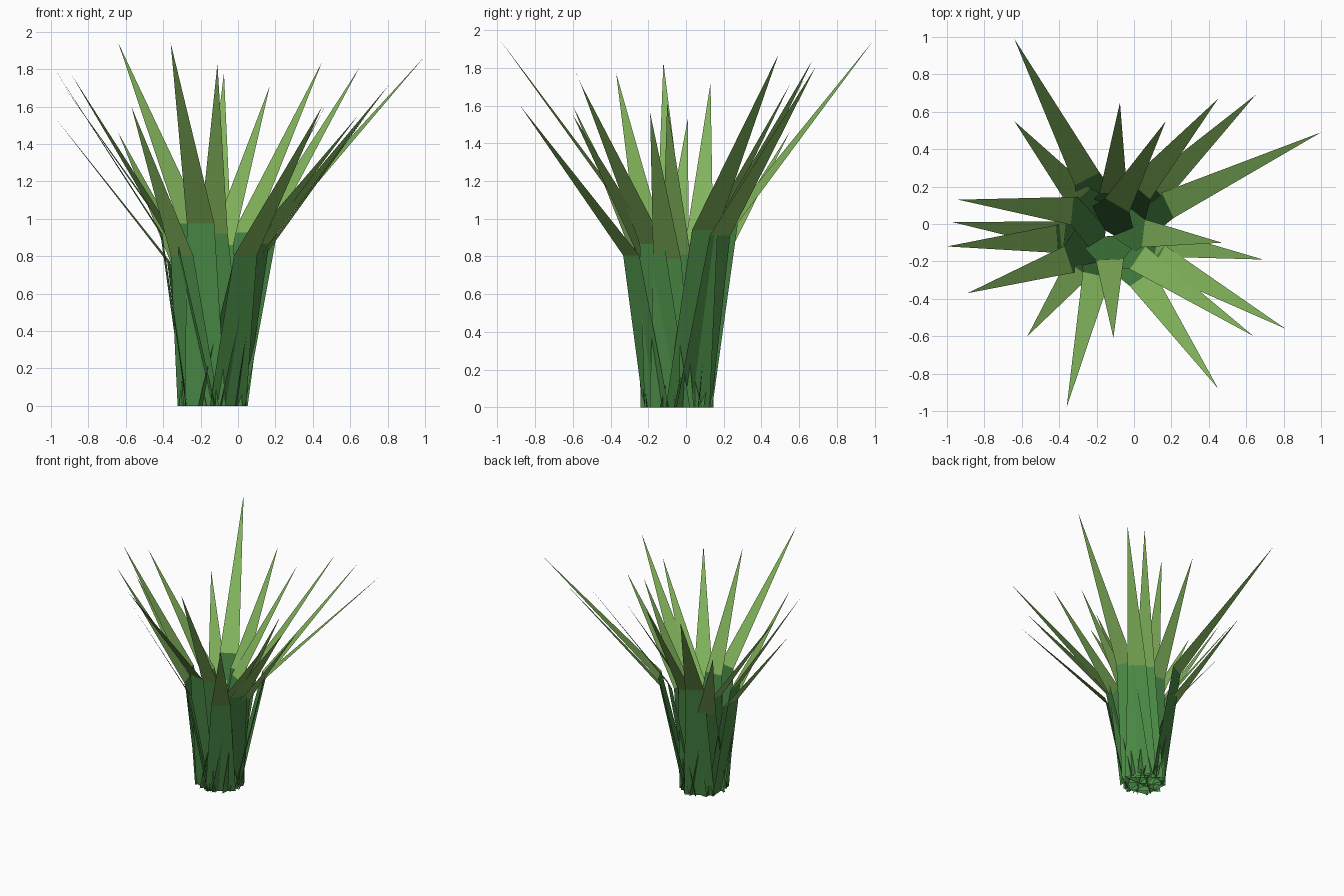
import bpy
import bmesh
from math import sqrt
from mathutils import Vector

cube = bpy.data.objects.get("Cube")
if cube:
    bpy.data.objects.remove(cube, do_unlink=True)


def make_material(name, colour):
    mat = bpy.data.materials.new(name)
    mat.use_nodes = True
    mat.diffuse_color = colour
    bsdf = next(n for n in mat.node_tree.nodes if n.type == 'BSDF_PRINCIPLED')
    bsdf.inputs["Base Color"].default_value = colour
    bsdf.inputs["Roughness"].default_value = 0.9
    return mat


stem_green = make_material("stem green", (0.068, 0.25, 0.06, 1))
leaf_green = make_material("leaf green", (0.22, 0.45, 0.105, 1))

CENTRE = Vector((-0.135, -0.045, 0))
BASE_RADIUS = 0.183     # foot corners lie on this circle
BEND_HALF = 0.075


def make_blade(name, bend_xy, tip, foot_radius):
    """Flat upright strip that bends outward into a long pointed leaf."""
    tip = Vector(tip)
    bend = Vector((*bend_xy, tip.z * 0.503))
    outward = (Vector((*bend_xy, 0)) - CENTRE).normalized()
    foot = CENTRE + outward * foot_radius
    foot_half = sqrt(BASE_RADIUS ** 2 - foot_radius ** 2)
    out = tip - bend
    side = Vector((-out.y, out.x, 0)).normalized()

    bm = bmesh.new()
    f0, f1 = (bm.verts.new(foot + side * s * foot_half) for s in (-1, 1))
    b0, b1 = (bm.verts.new(bend + side * s * BEND_HALF) for s in (-1, 1))
    point = bm.verts.new(tip)
    bm.faces.new((f0, f1, b1, b0)).material_index = 0
    bm.faces.new((b0, b1, point)).material_index = 1

    mesh = bpy.data.meshes.new(name)
    bm.to_mesh(mesh)
    bm.free()
    mesh.materials.append(stem_green)
    mesh.materials.append(leaf_green)
    obj = bpy.data.objects.new(name, mesh)
    bpy.context.collection.objects.link(obj)


# Each blade: bend position (x, y), tip position, foot distance from the centre
blades = {
    "back": [
        ((-0.25, 0.24), (-0.64, 0.99, 1.94), 0.14),
        ((-0.29, 0.14), (-0.64, 0.55, 1.46), 0.03),
        ((-0.11, 0.16), (-0.075, 0.65, 1.78), 0.12),
        ((-0.09, 0.10), (0.17, 0.55, 1.71), 0),
        ((0.03, 0.18), (0.45, 0.67, 1.84), 0.10),
        ((0.12, 0.18), (0.65, 0.69, 1.81), 0.13),
    ],
    "left": [
        ((0.18, 0.10), (1.0, 0.49, 1.87), 0.13),
        ((0.05, -0.05), (0.47, -0.10, 1.61), 0.03),
        ((0.12, -0.10), (0.69, -0.19, 1.56), 0.14),
        ((0.13, -0.18), (0.81, -0.56, 1.72), 0.12),
    ],
    "front": [
        ((0.02, -0.18), (0.64, -0.60, 1.55), 0.03),
        ((0.04, -0.29), (0.45, -0.88, 1.60), 0.14),
        ((-0.13, -0.19), (-0.11, -0.61, 1.83), 0.02),
        ((-0.20, -0.27), (-0.36, -0.98, 1.94), 0.145),
        ((-0.30, -0.24), (-0.57, -0.60, 1.60), 0.12),
    ],
    "right": [
        ((-0.35, -0.19), (-0.89, -0.37, 1.77), 0.05),
        ((-0.41, -0.08), (-1.0, -0.12, 1.83), 0.145),
        ((-0.37, -0.06), (-0.97, 0.01, 1.53), 0.13),
        ((-0.33, 0.07), (-0.94, 0.13, 1.72), 0.02),
    ],
}

for where, group in blades.items():
    for i, (bend, tip, foot_radius) in enumerate(group, 1):
        make_blade(f"{where}_leaf_blade_{i}", bend, tip, foot_radius)
